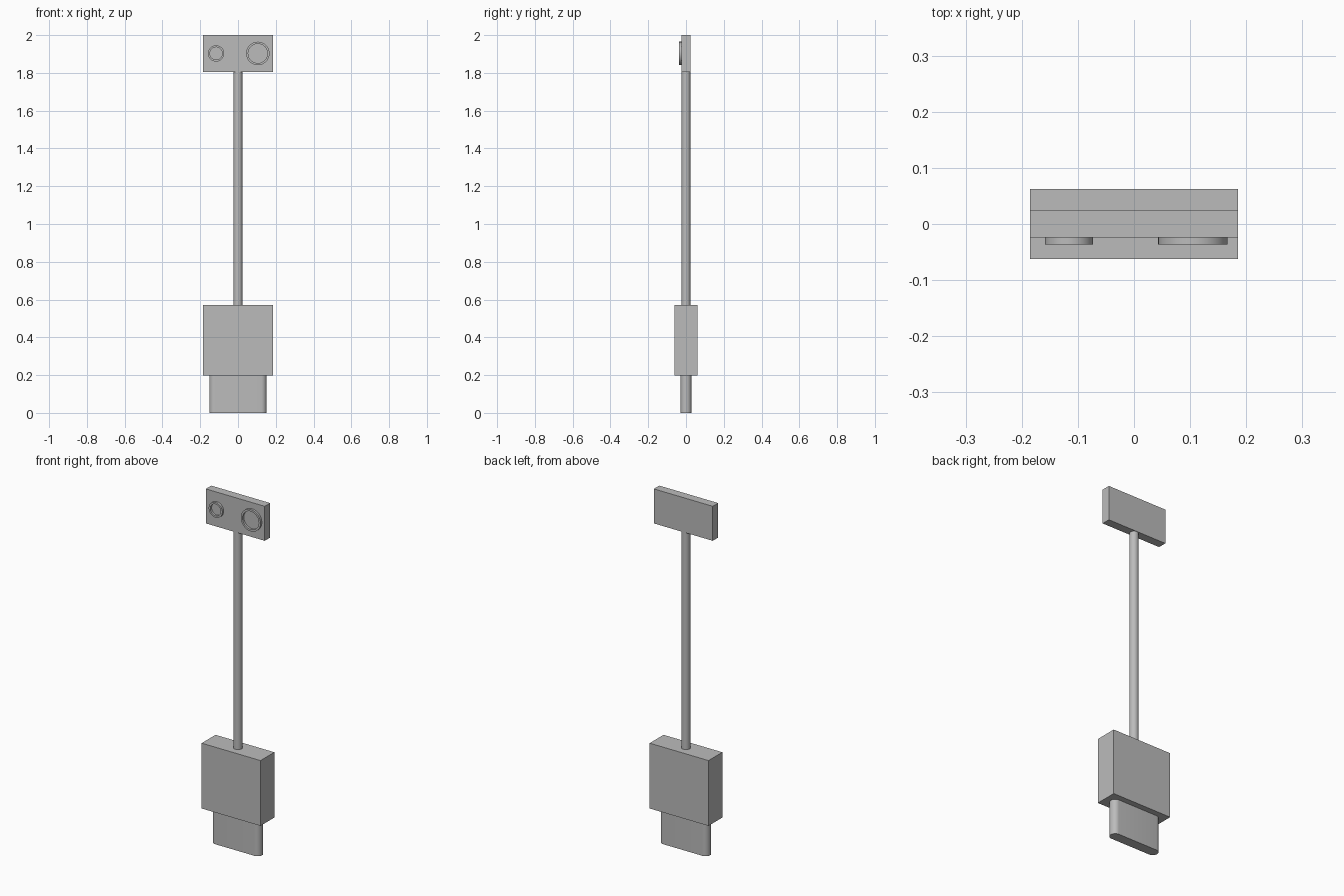
import bpy, bmesh, math
from mathutils import Matrix

cube = bpy.data.objects.get("Cube")
if cube:
    bpy.data.objects.remove(cube, do_unlink=True)

GREY = (0.5, 0.5, 0.5, 1)
grey = bpy.data.materials.new("plain grey")
grey.use_nodes = True
grey.diffuse_color = GREY
grey.node_tree.nodes["Principled BSDF"].inputs["Base Color"].default_value = GREY


def finish(name, bm, smooth=False):
    bmesh.ops.recalc_face_normals(bm, faces=bm.faces)
    mesh = bpy.data.meshes.new(name)
    bm.to_mesh(mesh)
    bm.free()
    mesh.materials.append(grey)
    obj = bpy.data.objects.new(name, mesh)
    bpy.context.collection.objects.link(obj)
    if smooth:
        bpy.ops.object.select_all(action='DESELECT')
        obj.select_set(True)
        bpy.context.view_layer.objects.active = obj
        bpy.ops.object.shade_smooth_by_angle(angle=math.radians(35))
    return obj


def box(name, half_x, half_y, z0, z1):
    bm = bmesh.new()
    bmesh.ops.create_cube(bm, size=2)
    bmesh.ops.scale(bm, vec=(half_x, half_y, (z1 - z0) / 2), verts=bm.verts)
    bmesh.ops.translate(bm, vec=(0, 0, (z0 + z1) / 2), verts=bm.verts)
    return finish(name, bm)


def stadium(name, half_x, radius, z0, z1, steps=16):
    """Upright prism with round ends; half_x == radius gives a cylinder."""
    bm = bmesh.new()
    shift = half_x - radius
    points = []
    for side in (1, -1):
        for i in range(steps + (shift > 0)):
            a = math.pi * (i / steps - 0.5)
            points.append((side * (shift + radius * math.cos(a)),
                           side * radius * math.sin(a), z0))
    face = bm.faces.new([bm.verts.new(p) for p in points])
    top = bmesh.ops.extrude_face_region(bm, geom=[face])["geom"]
    bmesh.ops.translate(bm, vec=(0, 0, z1 - z0),
                        verts=[v for v in top if isinstance(v, bmesh.types.BMVert)])
    return finish(name, bm, smooth=True)


def ring(name, x, z, outer, inner, y_back, y_front):
    """Raised rim on the head, facing forward."""
    bm = bmesh.new()
    profile = [(inner, y_back), (inner, y_front), (outer, y_front), (outer, y_back)]
    verts = [bm.verts.new((r, y, 0)) for r, y in profile]
    edges = [bm.edges.new((verts[i], verts[(i + 1) % 4])) for i in range(4)]
    bmesh.ops.spin(bm, geom=verts + edges, axis=(0, 1, 0), cent=(0, 0, 0),
                   angle=math.tau, steps=48, use_merge=True)
    bmesh.ops.remove_doubles(bm, verts=bm.verts, dist=0.0001)
    bmesh.ops.transform(bm, matrix=Matrix.Translation((x, 0, z)), verts=bm.verts)
    return finish(name, bm, smooth=True)


# Plug, body and stem
stadium("plug", 0.152, 0.029, 0, 0.2)
box("body", 0.185, 0.062, 0.199, 0.57)
stadium("stem", 0.0235, 0.0235, 0.565, 1.81)

# Head with two raised rims
box("head", 0.185, 0.0243, 1.804, 2)
ring("small_rim", -0.116, 1.903, 0.043, 0.033, -0.022, -0.0363)
ring("large_rim", 0.105, 1.903, 0.062, 0.051, -0.022, -0.0363)
